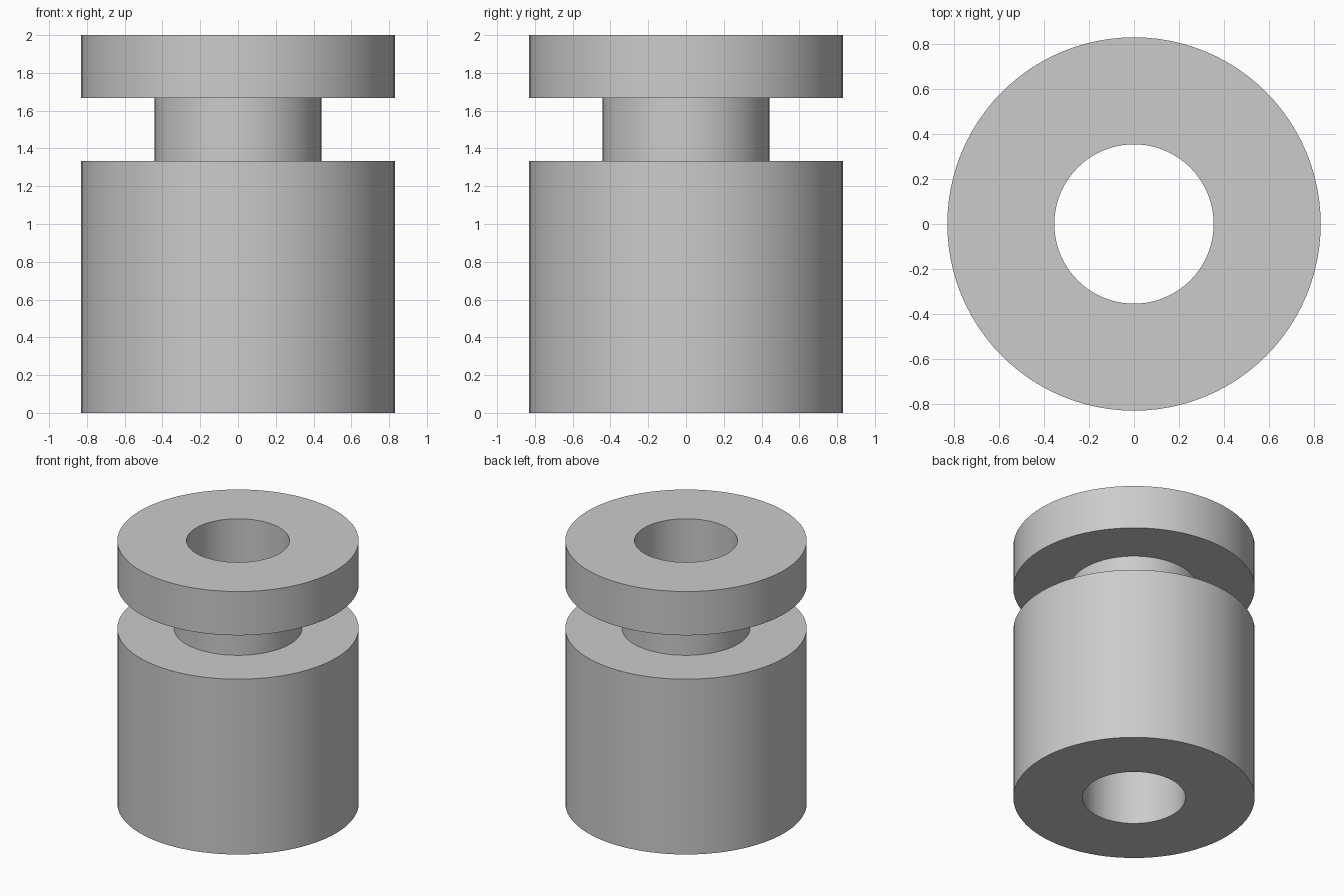
import bpy, math

cube = bpy.data.objects.get("Cube")
if cube:
    bpy.data.objects.remove(cube, do_unlink=True)

SEGMENTS = 96
OUTER, NECK, BORE = 0.832, 0.442, 0.355
BODY_TOP, FLANGE_BOTTOM, TOP = 1.333, 1.667, 2.0

grey = bpy.data.materials.new("plain grey")
grey.use_nodes = True
colour = (0.6, 0.6, 0.6, 1)
grey.diffuse_color = colour
grey.node_tree.nodes["Principled BSDF"].inputs["Base Color"].default_value = colour


def lathe(name, profile):
    """Revolve a closed (radius, height) profile around z."""
    n = len(profile)
    verts, faces = [], []
    for s in range(SEGMENTS):
        a = math.tau * s / SEGMENTS
        verts += [(r * math.cos(a), r * math.sin(a), z) for r, z in profile]
        here, there = s * n, (s + 1) % SEGMENTS * n
        for i in range(n):
            j = (i + 1) % n
            faces.append((here + i, there + i, there + j, here + j))
    mesh = bpy.data.meshes.new(name)
    mesh.from_pydata(verts, [], faces)
    mesh.materials.append(grey)
    obj = bpy.data.objects.new(name, mesh)
    bpy.context.collection.objects.link(obj)
    bpy.ops.object.select_all(action="DESELECT")
    obj.select_set(True)
    bpy.context.view_layer.objects.active = obj
    bpy.ops.object.shade_smooth_by_angle(angle=math.radians(30))
    return obj


# One turned piece: body, narrow neck and flange around a through bore
lathe("grooved_bushing", [
    (BORE, 0), (OUTER, 0), (OUTER, BODY_TOP), (NECK, BODY_TOP),
    (NECK, FLANGE_BOTTOM), (OUTER, FLANGE_BOTTOM), (OUTER, TOP), (BORE, TOP),
])
